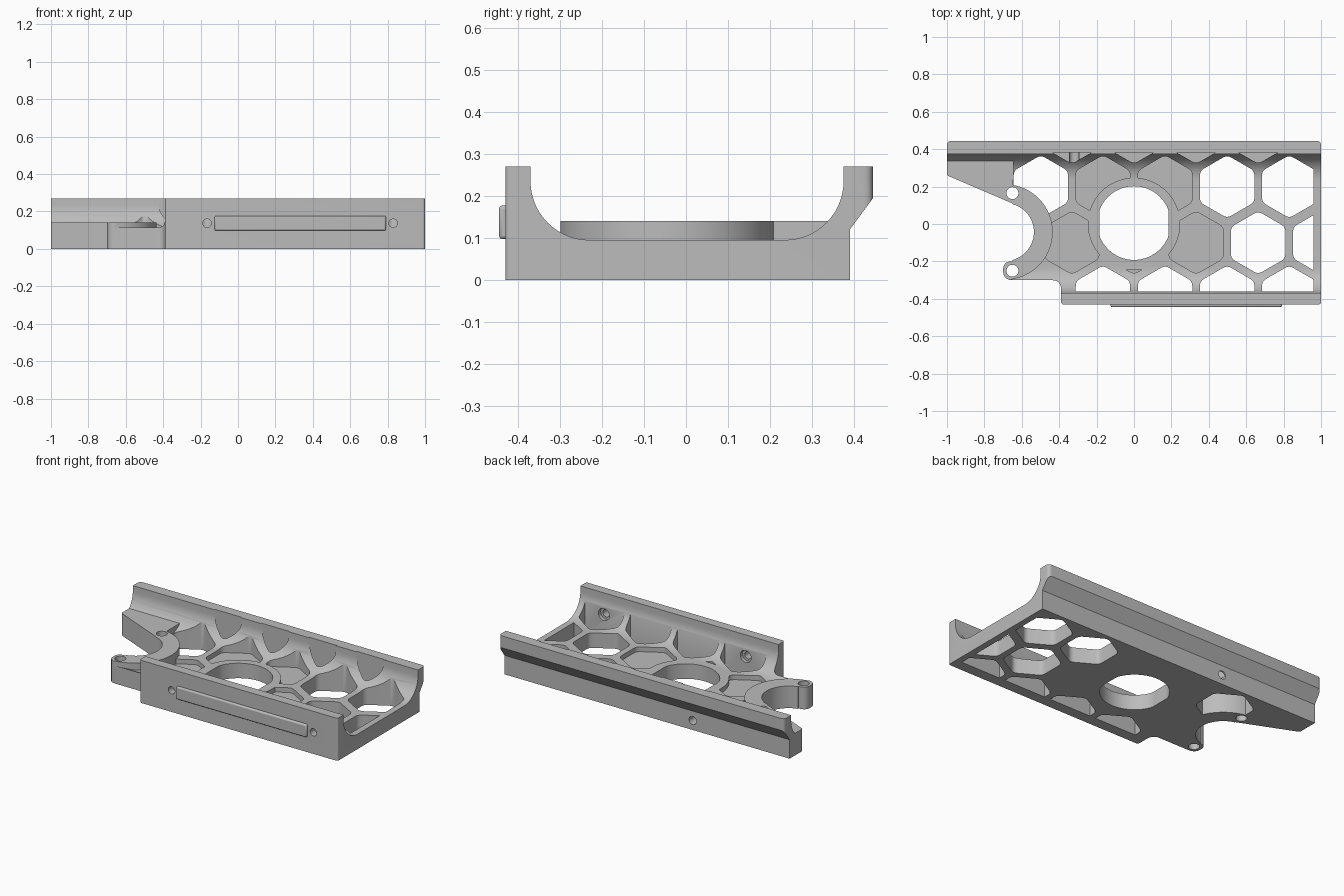
import bpy, bmesh, math
from mathutils import Matrix, Vector

if "Cube" in bpy.data.objects:
    bpy.data.objects.remove(bpy.data.objects["Cube"])

grey = bpy.data.materials.new("plain grey")
grey.use_nodes = True
grey.diffuse_color = (0.5, 0.5, 0.5, 1)
grey.node_tree.nodes["Principled BSDF"].inputs["Base Color"].default_value = (0.5, 0.5, 0.5, 1)

ALONG_X = Matrix(((0, 0, 1), (1, 0, 0), (0, 1, 0))).to_4x4()   # outline in y, z
ALONG_Y = Matrix(((0, 1, 0), (0, 0, 1), (1, 0, 0))).to_4x4()   # outline in z, x
ALONG_Z = Matrix.Identity(4)


def prisms(name, outlines, low, high, frame=ALONG_Z):
    """One object holding an extruded solid for every outline."""
    bm = bmesh.new()
    for pts in outlines:
        ring = [bm.verts.new((p[0], p[1], low)) for p in pts]
        face = bm.faces.new(ring)
        top = bmesh.ops.extrude_face_region(bm, geom=[face])["geom"]
        bmesh.ops.translate(bm, vec=(0, 0, high - low),
                            verts=[v for v in top if isinstance(v, bmesh.types.BMVert)])
    bmesh.ops.recalc_face_normals(bm, faces=bm.faces)
    bm.transform(frame)
    mesh = bpy.data.meshes.new(name)
    bm.to_mesh(mesh)
    bm.free()
    mesh.materials.append(grey)
    obj = bpy.data.objects.new(name, mesh)
    bpy.context.collection.objects.link(obj)
    return obj


def combine(obj, tool, operation):
    """Apply a boolean and discard the tool."""
    mod = obj.modifiers.new(operation, 'BOOLEAN')
    mod.operation, mod.solver, mod.object = operation, 'EXACT', tool
    bpy.context.view_layer.objects.active = obj
    bpy.ops.object.modifier_apply(modifier=mod.name)
    bpy.data.objects.remove(tool)


def arc(cx, cy, r, start=0, end=360, steps=48):
    count = steps if end - start == 360 else steps + 1
    angles = [math.radians(start + (end - start) * i / steps) for i in range(count)]
    return [(cx + r * math.cos(a), cy + r * math.sin(a)) for a in angles]


def rounded(corners, steps=5):
    """Soften each (x, y, size) corner with a small curve."""
    out = []
    for i, (x, y, size) in enumerate(corners):
        p = Vector((x, y))
        if not size:
            out.append(p)
            continue
        before = Vector(corners[i - 1][:2]) - p
        after = Vector(corners[(i + 1) % len(corners)][:2]) - p
        a, b = p + before.normalized() * size, p + after.normalized() * size
        for k in range(steps + 1):
            t = k / steps
            out.append(a * (1 - t) ** 2 + p * 2 * t * (1 - t) + b * t * t)
    return out


def hexagon(cx, cy):
    return rounded([(x, y, 0.025) for x, y in arc(cx, cy, 0.168, 30, 390, 6)[:6]])


def rect(x0, y0, x1, y1):
    return [(x0, y0), (x1, y0), (x1, y1), (x0, y1)]


def cells(name, centres, low):
    """Hexagon cutters kept clear of the walls and the end rail."""
    obj = prisms(name, [hexagon(x, y) for x, y in centres], low, 0.4)
    combine(obj, prisms("limit", [rect(-0.8, -0.362, 0.96, 0.381)], -0.3, 0.6), 'INTERSECT')
    return obj


# Trough section: two walls curving down into the floor
section = [(-0.5, -0.05), (0.39, -0.05), (0.39, 0.12), (0.46, 0.215), (0.46, 0.27), (0.375, 0.27)]
section += arc(0.235, 0.235, 0.14, 0, -90, 14)
section += arc(-0.23, 0.235, 0.14, -90, -180, 14)
section += [(-0.37, 0.27), (-0.5, 0.27)]
tray = prisms("tray_body", [section], -1.2, 1.2, ALONG_X)

# Honeycomb: shallow cells around the centre ring, open cells elsewhere
P, R = 0.332, 0.2
shallow = [(-P, -0.1), (0, -0.1), (P, -0.1), (-P / 2, R), (P / 2, R)]
shallow += [(i * P, 0.49) for i in (-1, 0, 1, 2)]
through = [(i * P, R) for i in (-1.5, 1.5, 2.5)]
through += [(i * P, -0.1) for i in (2, 3)]
through += [(i * P, -0.39) for i in (-0.5, 0.5, 1.5, 2.5)]
pockets = cells("pockets", shallow, 0.065)
combine(pockets, prisms("centre_ring", [arc(0, 0, 0.247, steps=64)], -0.1, 0.6), 'DIFFERENCE')
combine(tray, pockets, 'DIFFERENCE')
combine(tray, cells("openings", through, -0.2), 'DIFFERENCE')

# Raised fork and side arm
fork = [(-1.1, 0.05), (-1.1, 0.385), (-0.645, 0.385)]
fork += arc(-0.69, -0.043, 0.255, 80, -80, 40)
fork += [(-0.72, -0.32), (-0.72, 0.05)]
combine(tray, prisms("fork", [fork], -0.03, 0.14), 'UNION')

# Trim to the plan outline
plan = rounded([(-1, 0.445, 0.025), (-1, 0.26, 0.01), (-0.65, 0.11, 0), (-0.65, -0.2, 0),
                (-0.7, -0.2, 0.045), (-0.7, -0.3, 0.05), (-0.39, -0.3, 0.05),
                (-0.39, -0.43, 0.015), (1, -0.43, 0.015), (1, 0.445, 0.025)])
combine(tray, prisms("plan", [plan], 0, 0.5), 'INTERSECT')

# Fork mouth, bolt holes and centre opening with flat sides
combine(tray, prisms("mouth", [arc(-0.69, -0.043, 0.155)], -0.1, 0.5), 'DIFFERENCE')
bolts = [arc(-0.65, y, 0.032, steps=24) for y in (0.165, -0.25)]
combine(tray, prisms("bolts", bolts, -0.1, 0.5), 'DIFFERENCE')
opening = [(max(-0.185, min(0.185, x)), y + 0.005) for x, y in arc(0, 0, 0.197, steps=64)]
combine(tray, prisms("opening", [opening], -0.1, 0.5), 'DIFFERENCE')

# Screw holes in the front wall, countersunk inside, and a blind hole at the back
screws = (-0.165, 0.83)
for radius, low, high in ((0.023, -0.6, -0.3), (0.038, -0.385, -0.3)):
    holes = [arc(0.137, x, radius, steps=24) for x in screws]
    combine(tray, prisms("screws", holes, low, high, ALONG_Y), 'DIFFERENCE')
combine(tray, prisms("blind_hole", [arc(0.06, -0.32, 0.026, steps=24)], 0.33, 0.6, ALONG_Y), 'DIFFERENCE')

# Raised bar on the front wall
bar = prisms("front_bar", [rect(0.097, -0.125, 0.177, 0.79)], -0.445, -0.42, ALONG_Y)
bevel = bar.modifiers.new("soft edge", 'BEVEL')
bevel.width, bevel.segments = 0.008, 2

for obj in (tray, bar):
    bpy.ops.object.select_all(action='DESELECT')
    obj.select_set(True)
    bpy.context.view_layer.objects.active = obj
    bpy.ops.object.shade_smooth_by_angle(angle=math.radians(30))
